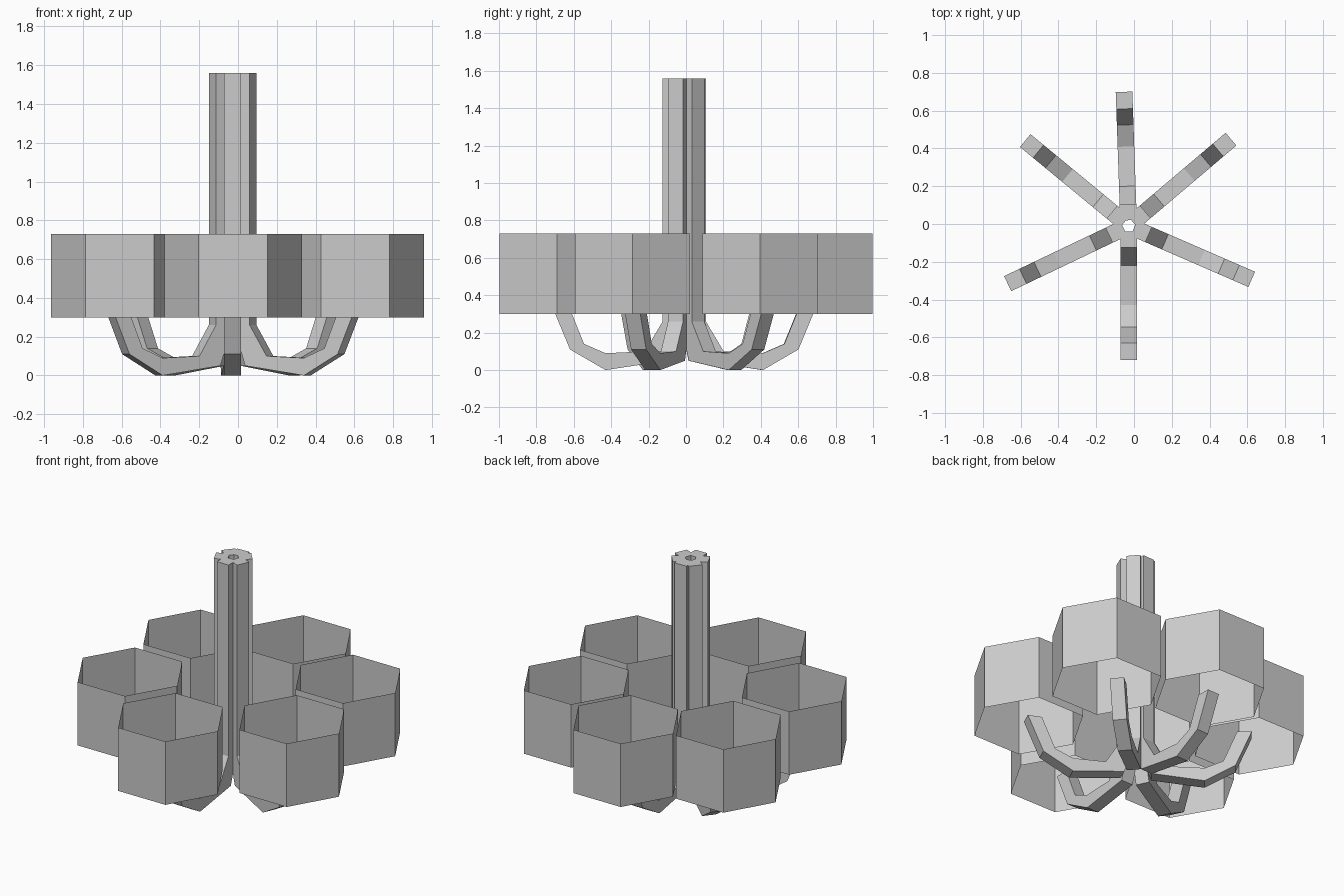
import bpy, math

if "Cube" in bpy.data.objects:
    bpy.data.objects.remove(bpy.data.objects["Cube"])

def make_object(name, verts, faces):
    mesh = bpy.data.meshes.new(name)
    mesh.from_pydata(verts, [], faces)
    mesh.update()
    obj = bpy.data.objects.new(name, mesh)
    bpy.context.collection.objects.link(obj)
    return obj

# Arm profile as (radius, height): the stem, the bottom bend, the upturned end
under = [(0.03, 1.56), (0.03, 0.24), (0.09, 0.05), (0.42, 0.0), (0.61, 0.11), (0.71, 0.35)]
over = [(0.115, 1.56), (0.115, 0.26), (0.21, 0.10), (0.42, 0.09), (0.535, 0.14), (0.62, 0.35)]
HALF = 0.044
CX, CY = -0.028, -0.01

def arm(name, degrees):
    c, s = math.cos(math.radians(degrees)), math.sin(math.radians(degrees))
    verts = []
    for (r0, z0), (r1, z1) in zip(under, over):
        for r, w, z in ((r0, -HALF, z0), (r0, HALF, z0), (r1, HALF, z1), (r1, -HALF, z1)):
            verts.append((CX + r * c - w * s, CY + r * s + w * c, z))
    n = len(under)
    faces = [(3, 2, 1, 0), tuple(range(4 * n - 4, 4 * n))]
    for i in range(n - 1):
        for k in range(4):
            j = (k + 1) % 4
            faces.append((4*i + k, 4*i + j, 4*i + 4 + j, 4*i + 4 + k))
    make_object(name, verts, faces)

# Thin hexagonal shade, open at both ends
def shade(name, x, y, radius=0.355, low=0.30, high=0.73):
    ring = [(x + radius * math.cos(math.radians(60 * k)),
             y + radius * math.sin(math.radians(60 * k))) for k in range(6)]
    verts = [(px, py, z) for z in (low, high) for px, py in ring]
    make_object(name, verts, [(k, (k+1) % 6, 6 + (k+1) % 6, 6 + k) for k in range(6)])

# Six arms, each with its shade
for i, (angle, x, y) in enumerate([
        (92, -0.03, 0.69), (40.3, 0.55, 0.395), (-23.5, 0.605, -0.287),
        (-90, -0.025, -0.69), (205.5, -0.61, -0.29), (140.5, -0.595, 0.395)], 1):
    arm(f"arm_{i}", angle)
    shade(f"shade_{i}", x, y)
